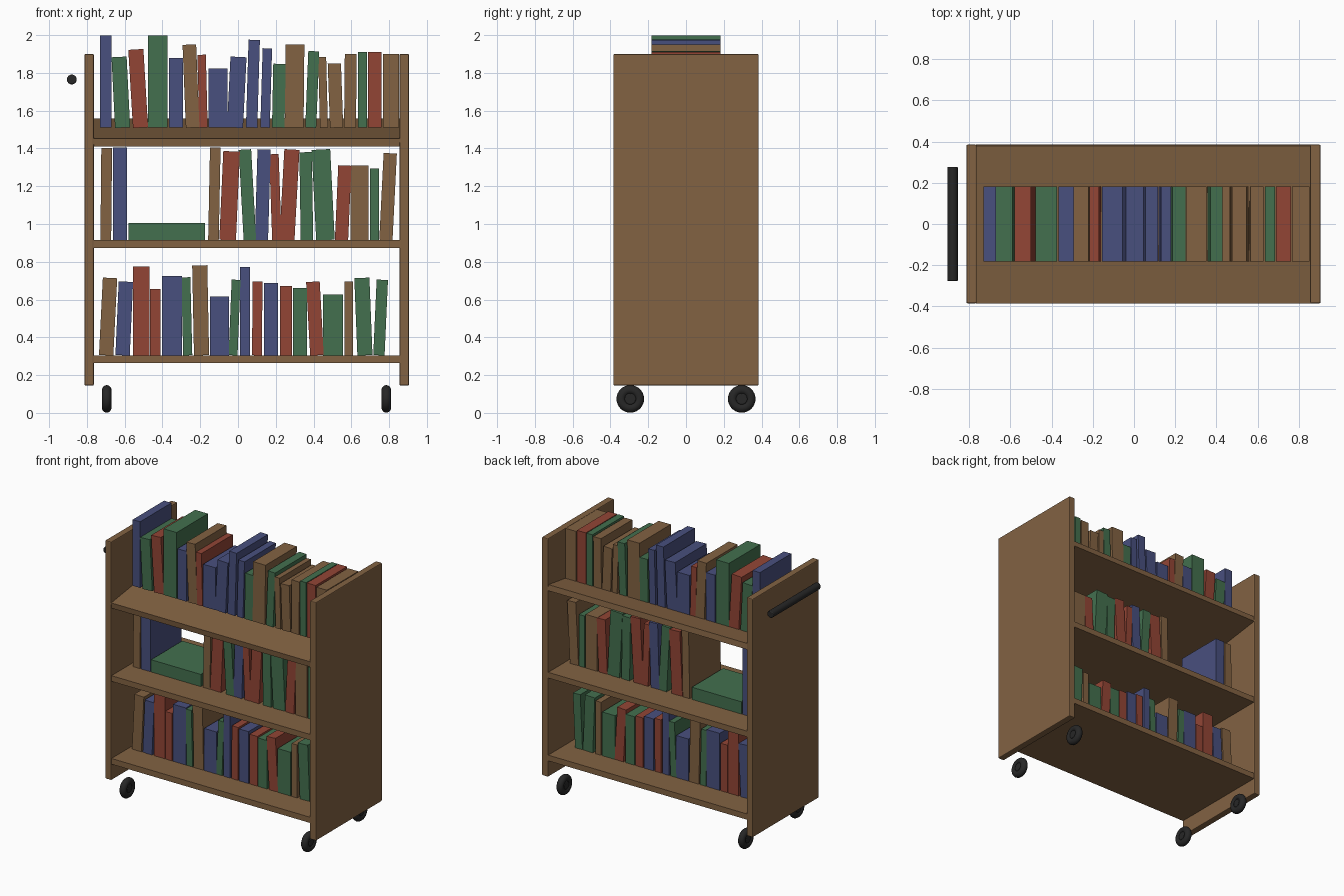
import bpy, math


def mat(name, rgb):
    m = bpy.data.materials.new(name)
    m.diffuse_color = (*rgb, 1)
    return m


WOOD = mat("brown wood", (0.225, 0.123, 0.055))
BLUE = mat("blue cover", (0.066, 0.08, 0.21))
GREEN = mat("green cover", (0.056, 0.16, 0.077))
RED = mat("red cover", (0.29, 0.06, 0.036))
BLACK = mat("black rubber", (0.02, 0.02, 0.02))
COVERS = {"n": WOOD, "b": BLUE, "g": GREEN, "r": RED}


def finish(name, material, bevel=0, smooth=False):
    o = bpy.context.object
    o.name = name
    o.data.materials.append(material)
    if bevel:
        b = o.modifiers.new("bevel", "BEVEL")
        b.width, b.segments = bevel, 2
    if smooth:
        bpy.ops.object.shade_smooth_by_angle(angle=math.radians(40))
    return o


def box(name, center, size, material, rot=(0, 0, 0), bevel=0):
    bpy.ops.mesh.primitive_cube_add(size=1, location=center, rotation=rot)
    o = bpy.context.object
    o.scale = size
    bpy.ops.object.transform_apply(location=False, rotation=False, scale=True)
    return finish(name, material, bevel)


# side panels
for side, x in (("left", -0.788), ("right", 0.88)):
    box(side + "_panel", (x, 0, 1.0225), (0.05, 0.77, 1.755), WOOD, bevel=0.006)

# flat lower shelves and sloped top shelf
for name, z in (("bottom_shelf", 0.284), ("middle_shelf", 0.894)):
    box(name, (0.046, 0, z), (1.626, 0.765, 0.042), WOOD)
box("top_shelf", (0.046, 0, 1.485), (1.626, 0.772, 0.042), WOOD,
    rot=(math.radians(8), 0, 0))

# push handle
bpy.ops.mesh.primitive_cylinder_add(vertices=24, radius=0.026, depth=0.555,
                                    location=(-0.88, 0, 1.765),
                                    rotation=(math.pi / 2, 0, 0))
finish("push_handle", BLACK, 0.006, True)

# caster wheels: rounded tyre with a hub
for sx, x in (("left", -0.695), ("right", 0.785)):
    for sy, y in (("front", -0.295), ("back", 0.295)):
        rot = (0, math.pi / 2, 0)
        bpy.ops.mesh.primitive_torus_add(major_segments=32, minor_segments=14,
                                         major_radius=0.048, minor_radius=0.025,
                                         location=(x, y, 0.074), rotation=rot)
        finish(f"{sy}_{sx}_tyre", BLACK, 0, True)
        bpy.ops.mesh.primitive_cylinder_add(vertices=24, radius=0.031, depth=0.04,
                                            location=(x, y, 0.074), rotation=rot)
        finish(f"{sy}_{sx}_hub", BLACK, 0.006, True)


# rows of books: base centre x, thickness, height, sideways lean
def row(name, z, colours, books):
    for i, (c, (x, w, h, lean)) in enumerate(zip(colours, books)):
        a = math.atan(lean)
        box(f"{name}_book_{i + 1}",
            (x + math.sin(a) * h / 2, 0, z + math.cos(a) * h / 2),
            (w, 0.365, h), COVERS[c], rot=(0, a, 0))


row("top", 1.51, "bgrgbnrbbbbgngnnngrn", [
    (-.70, .06, .487, 0), (-.611, .08, .375, -.05), (-.516, .08, .415, -.06),
    (-.425, .105, .487, 0), (-.328, .075, .37, 0), (-.24, .072, .44, -.04),
    (-.183, .045, .386, -.025), (-.106, .1, .312, 0), (-.016, .085, .375, .05),
    (.072, .06, .465, .03), (.143, .05, .42, .03), (.213, .066, .338, .02),
    (.297, .1, .44, .01), (.385, .058, .405, .04), (.455, .042, .375, -.025),
    (.522, .07, .34, -.035), (.593, .063, .39, .01), (.659, .048, .4, 0),
    (.725, .072, .4, 0), (.81, .085, .39, 0)])

row("middle", 0.915, "nbnrgbrrggrngn", [
    (-.70, .057, .488, .01), (-.624, .074, .49, 0), (-.13, .056, .49, .02),
    (-.055, .088, .47, .045), (.063, .066, .48, -.055), (.124, .07, .48, .03),
    (.206, .05, .455, -.035), (.259, .08, .48, .055), (.365, .066, .465, -.015),
    (.463, .098, .48, -.05), (.548, .07, .395, .045), (.643, .095, .395, 0),
    (.722, .047, .38, 0), (.783, .07, .46, .05)])

row("bottom", 0.305, "nbrrbgnbgbrbrgrgngg", [
    (-.698, .076, .41, .05), (-.611, .076, .39, .045), (-.513, .088, .47, 0),
    (-.437, .056, .35, 0), (-.349, .105, .42, 0), (-.266, .048, .413, -.025),
    (-.193, .08, .476, -.02), (-.098, .1, .31, 0), (-.026, .047, .4, .04),
    (.037, .052, .467, 0), (.1, .052, .39, .01), (.175, .076, .382, 0),
    (.254, .063, .366, 0), (.328, .075, .357, 0), (.418, .072, .39, -.055),
    (.503, .105, .322, 0), (.587, .045, .39, 0), (.672, .08, .41, -.04),
    (.746, .06, .4, .045)])

# book lying flat on the middle shelf
box("flat_book", (-.378, 0, .96), (.405, .365, .09), GREEN)
